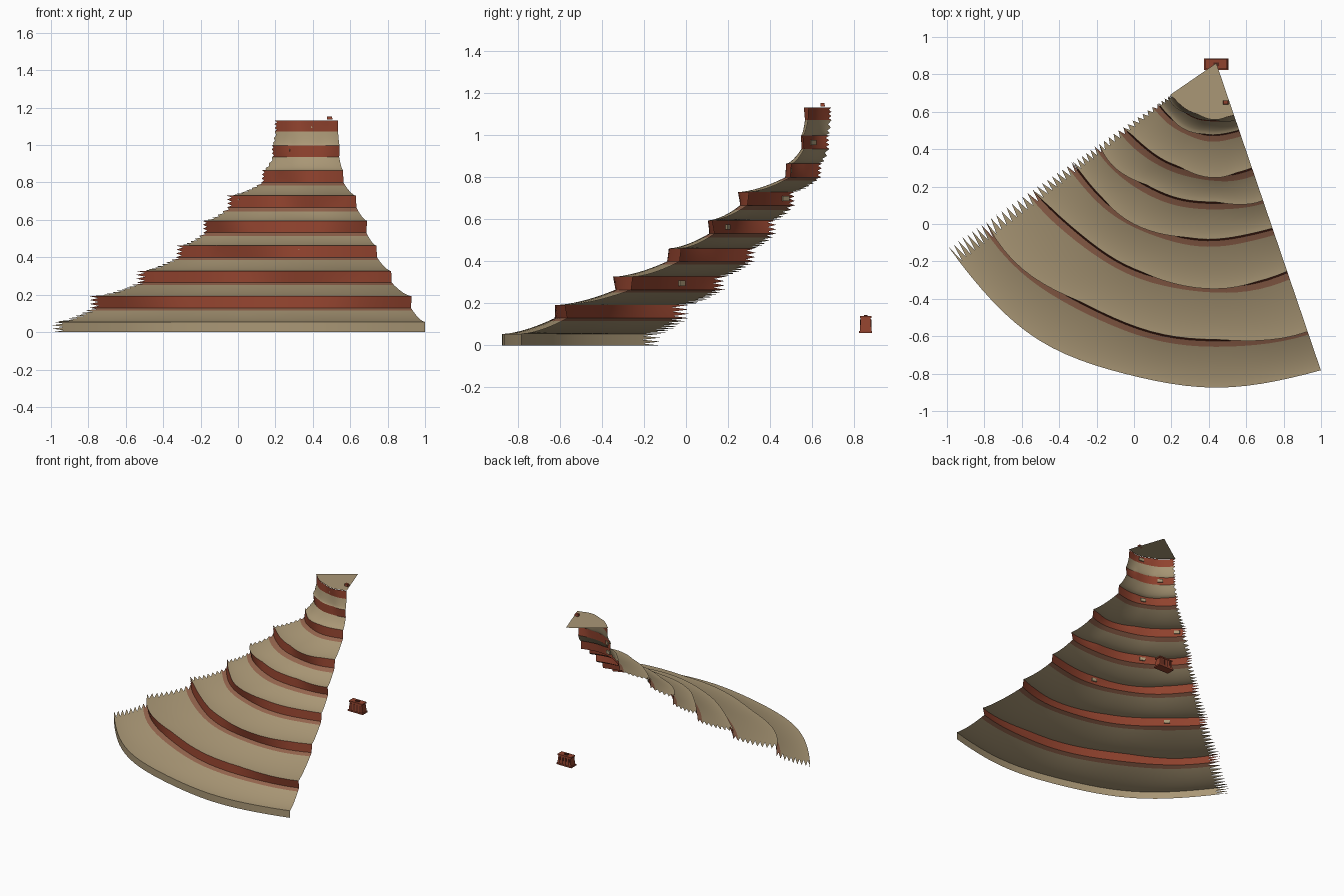
import bpy, bmesh
from math import sin, cos, radians
from mathutils import Matrix

if "Cube" in bpy.data.objects:
    bpy.data.objects.remove(bpy.data.objects["Cube"])


def material(name, rgb):
    m = bpy.data.materials.new(name)
    m.use_nodes = True
    m.diffuse_color = (*rgb, 1)
    bsdf = m.node_tree.nodes["Principled BSDF"]
    bsdf.inputs["Base Color"].default_value = (*rgb, 1)
    bsdf.inputs["Roughness"].default_value = 0.9
    return m


TAN = material("sandstone_tan", (0.40, 0.31, 0.18))
RED = material("cliff_red", (0.28, 0.055, 0.027))
DUST = material("dusty_red", (0.30, 0.13, 0.075))
DARK = material("dark_red", (0.09, 0.02, 0.012))

APEX = (0.44, 0.86)
START, END, TOOTH, COLS = -145.5, -71.2, 3.4, 26


def finish(bm, name, mats, smooth=False):
    mesh = bpy.data.meshes.new(name)
    bm.to_mesh(mesh)
    bm.free()
    for m in mats:
        mesh.materials.append(m)
    ob = bpy.data.objects.new(name, mesh)
    bpy.context.collection.objects.link(ob)
    if smooth:
        bpy.ops.object.select_all(action="DESELECT")
        ob.select_set(True)
        bpy.context.view_layer.objects.active = ob
        bpy.ops.object.shade_smooth_by_angle(angle=radians(35))
    return ob


def wobble(a, k):
    """Uneven radius of tier k at angle a."""
    return 1 + 0.007 * sin(5 * a + 1.7 * k) + 0.004 * sin(11 * a + 2.3 * k)


def lip(a, k):
    """Overhang of the cliff top, present only in places."""
    return 0.022 * max(0, sin(6 * a + 2.1 * k + 1))


def point(radius, a, z):
    return (APEX[0] + radius * cos(a), APEX[1] + radius * sin(a), z)


def sheet(name, rows, mats, rule=lambda t: 0):
    """Open sector surface; rows hold a radius function and a height."""
    bm = bmesh.new()
    grid = []
    for i, (radius, z) in enumerate(rows):
        first = START + (TOOTH if i % 2 else 0)
        angles = [first] + [START + 4 + (END - START - 4) * j / COLS for j in range(COLS + 1)]
        grid.append([bm.verts.new(point(radius(radians(d)), radians(d), z)) for d in angles])
    for i in range(len(rows) - 1):
        for j in range(COLS + 1):
            f = bm.faces.new((grid[i][j], grid[i][j + 1], grid[i + 1][j + 1], grid[i + 1][j]))
            f.material_index = rule((i + 1) / (len(rows) - 1))
    return finish(bm, name, mats, True)


def box(name, size, loc, mat, turn=0, taper=1):
    bm = bmesh.new()
    bmesh.ops.create_cube(bm, size=1)
    for v in bm.verts:
        if v.co.z > 0:
            v.co.x *= taper
            v.co.y *= taper
    bm.transform(Matrix.Translation(loc) @ Matrix.Rotation(turn, 4, "Z") @ Matrix.Diagonal((*size, 1)))
    return finish(bm, name, [mat])


# Radius, foot height and top height of the base and each cliff
tiers = [(1.74, 0, 0.055), (1.48, 0.13, 0.192), (1.18, 0.265, 0.327), (0.94, 0.40, 0.462),
         (0.75, 0.532, 0.595), (0.59, 0.667, 0.73), (0.38, 0.80, 0.865),
         (0.31, 0.935, 0.998), (0.29, 1.072, 1.132)]


def tier_radius(k, t=1.0):
    """Radius function of cliff k at fraction t of its height."""
    r = tiers[k][0]
    scale = 0 if k == 0 else min(1, r / 0.6)
    return lambda a: r * wobble(a, k) + scale * (lip(a, k) * t + 0.008 * (1 - t))


def slope_radius(k, t):
    """Radius function of the slope above tier k."""
    low, high = tier_radius(k), tier_radius(k + 1, 0)
    return lambda a: low(a) * (1 - t) + high(a) * t


# Cliffs, and the concave slopes between them with a dusty strip at the cliff foot
for k, (r, z0, z1) in enumerate(tiers):
    n = 6
    rows = [(tier_radius(k, i / n), z0 + (z1 - z0) * i / n) for i in range(n + 1)]
    sheet("base_wall" if k == 0 else f"cliff_band_{k}", rows, [RED if k else TAN])
    if k + 1 < len(tiers):
        r2, z2, _ = tiers[k + 1]
        n = max(6, 2 * round((r - r2) / 0.032))
        rows = [(slope_radius(k, i / n), z1 + (z2 - z1) * (i / n) ** 1.6) for i in range(n + 1)]
        strip = 0.03 / (r - r2) if r2 > 0.35 else 0
        sheet(f"slope_{k}", rows, [TAN, DUST], lambda t: int(t > 1.02 - strip))

# Flat summit running back to the apex
bm = bmesh.new()
rim = tier_radius(len(tiers) - 1)
angles = [radians(START + (END - START) * j / COLS) for j in range(COLS + 1)]
bm.faces.new([bm.verts.new(point(rim(a) + 0.003, a, 1.136)) for a in angles]
             + [bm.verts.new((*APEX, 1.136))])
finish(bm, "summit", [TAN])

# Small pale plates on the inner faces of the cliffs
for k, deg in enumerate([-131, -98, -118, -139, -107, -125, -96], start=2):
    a = radians(deg)
    z = (tiers[k][1] + tiers[k][2]) / 2
    box(f"inner_plate_{k}", (0.008, 0.04, 0.024), point(tier_radius(k, 0.5)(a) - 0.006, a, z), TAN, a)

# Little block on the summit
box("summit_block", (0.03, 0.022, 0.018), (0.49, 0.65, 1.145), RED, taper=0.85)

# Separate ribbed crate behind the slope
x, y = 0.44, 0.855
box("crate_body", (0.12, 0.056, 0.07), (x, y, 0.097), RED, taper=0.85)
box("crate_lid", (0.116, 0.054, 0.01), (x, y, 0.135), RED)
box("crate_handle", (0.03, 0.018, 0.006), (x, y, 0.143), DARK)
box("crate_foot", (0.13, 0.062, 0.01), (x, y, 0.065), RED)
for i in range(4):
    for side in (-1, 1):
        box(f"crate_groove_{i}_{side}", (0.009, 0.008, 0.05),
            (x - 0.039 + 0.026 * i, y + side * 0.0235, 0.098), DARK)
